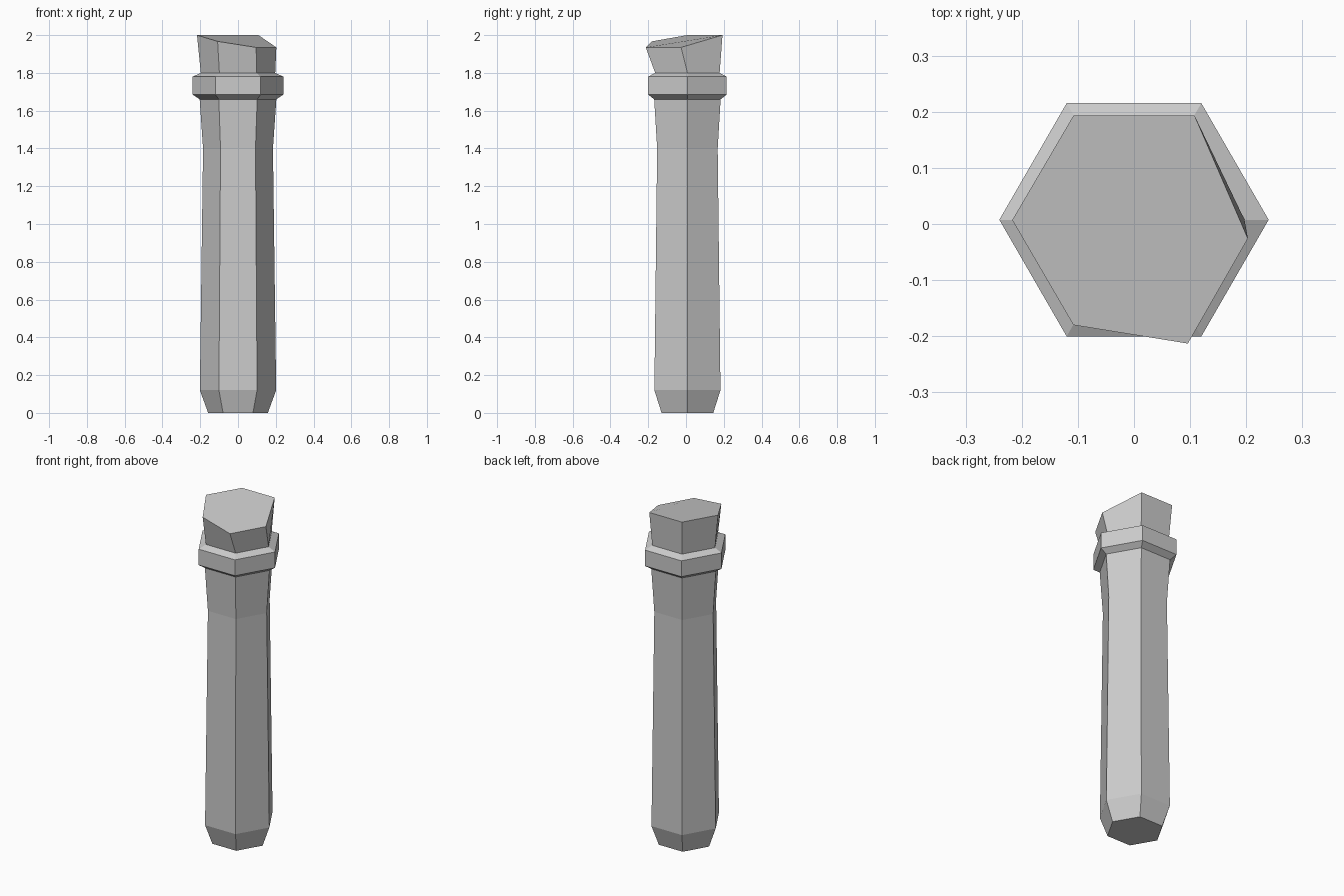
import bpy, bmesh, math

if "Cube" in bpy.data.objects:
    bpy.data.objects.remove(bpy.data.objects["Cube"])

SIDES = 6
CY = 0.0075  # the post axis sits slightly behind y = 0

def hex_ring(bm, r, z):
    return [bm.verts.new((r * math.cos(math.tau * i / SIDES),
                          CY + r * math.sin(math.tau * i / SIDES), z))
            for i in range(SIDES)]

def bridge(bm, a, b):
    for i in range(SIDES):
        j = (i + 1) % SIDES
        bm.faces.new((a[i], a[j], b[j], b[i]))

bm = bmesh.new()

# Shaft with chamfered foot, slight waist, flared top, collar and neck (radius, z)
profile = [(0.158, 0), (0.202, 0.12), (0.185, 1.4), (0.203, 1.66),
           (0.24, 1.685), (0.24, 1.78), (0.197, 1.80)]
rings = [hex_ring(bm, r, z) for r, z in profile]

# Uneven, slanted head, counter-clockwise from the right corner
head = [(0.203, -0.026, 1.935), (0.108, 0.193, 2.0), (-0.108, 0.193, 2.0),
        (-0.217, 0.007, 2.0), (-0.108, -0.18, 1.967), (0.096, -0.213, 1.935)]
rings.append([bm.verts.new(p) for p in head])

for lower, upper in zip(rings, rings[1:]):
    bridge(bm, lower, upper)
bm.faces.new(rings[0][::-1])
bm.faces.new(rings[-1])

mesh = bpy.data.meshes.new("post")
bm.to_mesh(mesh)
bm.free()
bpy.context.collection.objects.link(bpy.data.objects.new("post", mesh))
